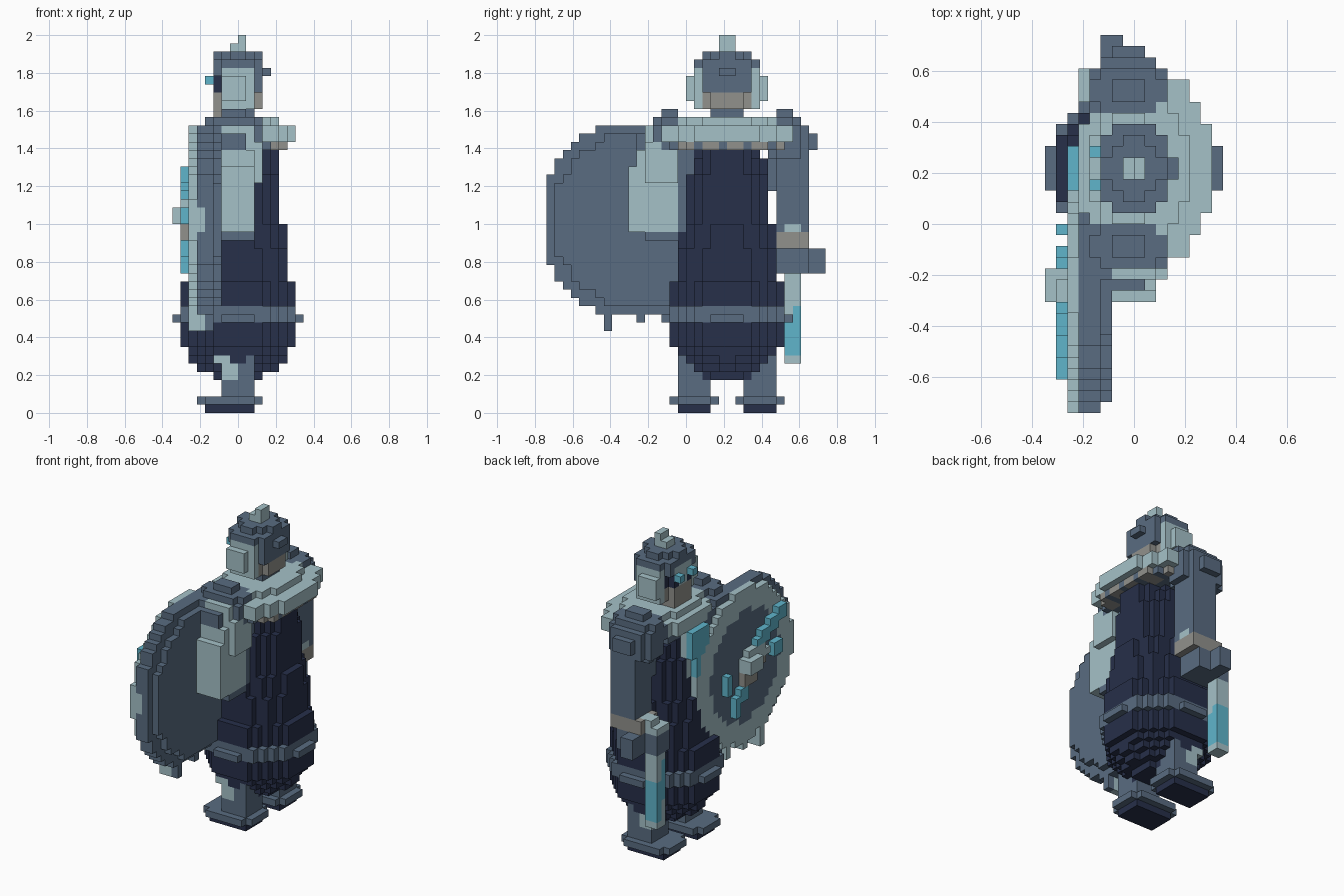
import bpy

cube = bpy.data.objects.get("Cube")
if cube:
    bpy.data.objects.remove(cube, do_unlink=True)

V = 1 / 23                      # edge of one block
MID = 22                        # body axis, in blocks along y
COLOURS = {
    "navy": (0.020, 0.029, 0.068), "slate": (0.100, 0.150, 0.220),
    "pale": (0.375, 0.535, 0.575), "cyan": (0.115, 0.460, 0.600),
    "taupe": (0.285, 0.285, 0.265),
}
NAMES = list(COLOURS)
MATS = []
for name, rgb in COLOURS.items():
    m = bpy.data.materials.new(name)
    m.use_nodes = True
    m.diffuse_color = (*rgb, 1)
    bsdf = m.node_tree.nodes["Principled BSDF"]
    bsdf.inputs["Base Color"].default_value = (*rgb, 1)
    bsdf.inputs["Roughness"].default_value = 0.9
    MATS.append(m)

blocks = {}                     # (i, j, k) -> (part, colour)


def box(part, colour, xs, ys, zs):
    for i in range(*xs):
        for j in range(*ys):
            for k in range(*zs):
                blocks[i, j, k] = (part, colour)


def ball(part, colour, c, r):
    """Ellipsoid of blocks."""
    spans = [range(int(a - b) - 1, int(a + b) + 2) for a, b in zip(c, r)]
    for i in spans[0]:
        for j in spans[1]:
            for k in spans[2]:
                p = (i, j, k)
                if sum(((q + 0.5 - a) / b) ** 2 for q, a, b in zip(p, c, r)) <= 1:
                    blocks[p] = (part, colour)


def slab(part, colour, zs, rx, ry=None, cx=8, cy=MID):
    """Upright elliptical slab of blocks."""
    ry = ry or rx
    for i in range(-4, 20):
        for j in range(-4, 40):
            if ((i + 0.5 - cx) / rx) ** 2 + ((j + 0.5 - cy) / ry) ** 2 <= 1:
                box(part, colour, (i, i + 1), (j, j + 1), zs)


def disc(part, colour, xs, r):
    """Shield layer facing along x, with flattened edges."""
    for j in range(0, 23):
        for k in range(12, 35):
            if (j - 11) ** 2 + (k - 23) ** 2 <= r * r:
                box(part, colour, xs, (j, j + 1), (k, k + 1))


# Legs, feet and knee guards, mirrored about the body axis
for side, j in (("left", 16), ("right", 24)):
    box(side + "_leg", "slate", (6, 10), (j, j + 4), (2, 10))
    foot = side + "_foot"
    box(foot, "navy", (4, 10), (j, j + 4), (0, 1))
    box(foot, "slate", (3, 11), (j, j + 4), (1, 2))
    box(foot, "slate", (4, 10), (j - 1, j + 5), (1, 2))
    box(side + "_knee_guard", "pale", (5, 6), (j, j + 4), (6, 7))
    box(side + "_knee_guard", "pale", (6, 8), (j, j + 4), (4, 8))

# Robe: stacked slabs, full at the hips and narrow at the shoulders
for lo, hi, r in ((4, 5, 3.4), (5, 6, 4.6), (6, 7, 5.6), (7, 8, 6.2), (8, 16, 7.1),
                  (16, 20, 6.4), (20, 23, 6), (23, 29, 5.2), (29, 31, 4.9)):
    slab("robe", "navy", (lo, hi), r)
slab("robe", "navy", (31, 33), 4.9, 4)
slab("belt", "slate", (11, 12), 7.75)
slab("belt", "slate", (12, 13), 7.4)

# Arms and shoulder guards
box("left_arm", "slate", (6, 10), (15, 18), (22, 33))
box("left_arm", "slate", (6, 10), (12, 16), (21, 22))
box("right_arm", "slate", (6, 10), (28, 32), (22, 34))
box("right_arm", "slate", (6, 9), (27, 28), (27, 33))
for side, j in (("left", 14.5), ("right", 29.5)):
    ball(side + "_shoulder_guard", "slate", (7.5, j, 33), (3.7, 3.4, 3))
box("left_sleeve", "pale", (6, 10), (10, 16), (22, 30))
box("left_sleeve", "pale", (6, 10), (11, 16), (30, 32))
box("left_sleeve", "pale", (6, 10), (12, 16), (32, 35))
box("left_sleeve", "pale", (10, 11), (12, 16), (28, 33))

# Mantle with a scalloped lower edge and slate shoulder tops
slab("mantle", "slate", (32, 33), 5.4, 8.2, 9)
for p in blocks:
    if blocks[p][0] == "mantle" and p[0] >= 11 and p[1] % 3:
        blocks[p] = ("mantle", "taupe")
slab("mantle", "pale", (33, 35), 6.2, 9.2, 9)
slab("mantle", "pale", (35, 36), 4.6, 6.2, 8.6)
for j, top in ((14.9, 14), (29.1, 28)):
    slab("shoulder_tops", "slate", (33, 35), 3.6, 2.9, 7.5, j)
    slab("shoulder_tops", "slate", (35, 36), 3.2, 2.3, 7.5, j)
    box("shoulder_tops", "slate", (6, 9), (top, top + 2), (36, 37))
box("left_sleeve", "pale", (6, 10), (12, 14), (32, 35))
box("right_shoulder_stud", "slate", (7, 9), (32, 33), (33, 34))

# Chest ornament
box("chest_ornament", "pale", (3, 5), (20, 24), (26, 33))
box("chest_ornament", "cyan", (2, 3), (20, 24), (29, 33))
box("chest_ornament", "cyan", (2, 3), (21, 23), (26, 29))

# Head, beard and helmet
slab("neck", "slate", (36, 37), 2.3)
slab("head", "taupe", (37, 39), 3.3)
slab("head", "navy", (39, 41), 3.3)
box("beard", "taupe", (5, 7), (20, 24), (36, 39))
box("helmet", "slate", (8, 11), (19, 25), (39, 41))
slab("helmet", "slate", (41, 43), 3.4, 4.2)
slab("helmet", "slate", (43, 44), 2.9)
box("helmet", "slate", (11, 12), (21, 23), (41, 42))
for outer, inner in ((17, 18), (26, 25)):
    box("cheek_guards", "pale", (6, 9), (outer, outer + 1), (38, 41))
    box("cheek_guards", "pale", (6, 10), (inner, inner + 1), (37, 42))
box("helmet_brim", "pale", (5, 6), (20, 24), (41, 42))
box("nose_guard", "pale", (5, 6), (21, 23), (39, 41))
box("helmet_spike", "pale", (7, 9), (21, 23), (44, 45))
box("helmet_spike", "pale", (8, 9), (21, 23), (45, 46))
for j in (20, 23):
    box("eyes", "cyan", (4, 5), (j, j + 1), (40, 41))

# Right hand and sword, point down
box("right_hand", "taupe", (5, 10), (28, 32), (20, 22))
box("right_hand", "pale", (4, 6), (29, 31), (20, 22))
box("right_hand", "pale", (9, 10), (29, 31), (22, 23))
box("sword_guard", "slate", (5, 7), (27, 34), (17, 20))
box("sword_guard", "slate", (3, 9), (28, 31), (17, 20))
box("sword_guard", "slate", (5, 9), (27, 32), (17, 20))
box("sword_pommel", "pale", (3, 5), (28, 31), (20, 21))
box("sword_blade", "pale", (3, 5), (29, 31), (6, 17))
box("sword_blade", "cyan", (3, 5), (30, 31), (7, 13))
box("sword_blade", "cyan", (4, 5), (29, 31), (7, 12))
box("sword_blade", "cyan", (3, 4), (29, 30), (10, 16))

# Shield: back, body, pale rim and dark face
disc("shield", "slate", (5, 6), 10.8)
disc("shield", "slate", (3, 5), 12.4)
disc("shield", "pale", (2, 3), 11.2)
disc("shield", "slate", (2, 3), 8.2)
box("shield_stud", "pale", (2, 4), (0, 1), (22, 25))
for j, k in ((7, 10), (11, 11), (15, 11)):
    box("shield_fringe", "pale", (2, 4), (j, j + 1), (k, 13))
    box("shield_fringe", "slate", (4, 5), (j, j + 1), (k, 13))

# Shield boss and raised emblem
box("shield_boss", "taupe", (1, 2), (10, 13), (21, 23))
box("shield_boss", "taupe", (1, 2), (8, 10), (23, 24))
box("shield_boss", "pale", (0, 2), (10, 13), (23, 25))
for n in range(7):
    box("shield_emblem", "cyan", (1, 2), (3 + n, 4 + n), (28 - n // 2, 30 - n // 2))
box("shield_emblem", "pale", (1, 2), (8, 12), (25, 26))
box("shield_emblem", "pale", (1, 2), (7, 10), (24, 25))
box("shield_emblem", "cyan", (1, 2), (4, 6), (23, 25))
box("shield_emblem", "cyan", (1, 2), (14, 15), (17, 20))
box("shield_emblem", "cyan", (1, 2), (12, 14), (19, 21))
box("shield_emblem", "cyan", (1, 2), (16, 17), (21, 24))

# Turn blocks into one mesh per part, keeping outer faces only
SIDES = {
    (-1, 0, 0): ((0, 0, 0), (0, 0, 1), (0, 1, 1), (0, 1, 0)),
    (0, -1, 0): ((0, 0, 0), (1, 0, 0), (1, 0, 1), (0, 0, 1)),
    (0, 0, -1): ((0, 0, 0), (0, 1, 0), (1, 1, 0), (1, 0, 0)),
}
for d, quad in list(SIDES.items()):
    SIDES[tuple(-a for a in d)] = [tuple(q[n] - d[n] for n in range(3)) for q in quad][::-1]

meshes = {}
for p, (part, colour) in blocks.items():
    verts, faces, tints = meshes.setdefault(part, ({}, [], []))
    for d, quad in SIDES.items():
        if tuple(a + b for a, b in zip(p, d)) in blocks:
            continue
        corners = [tuple(a + b for a, b in zip(p, q)) for q in quad]
        faces.append([verts.setdefault(c, len(verts)) for c in corners])
        tints.append(NAMES.index(colour))

for part, (verts, faces, tints) in meshes.items():
    if not faces:
        continue
    me = bpy.data.meshes.new(part)
    me.from_pydata([((i - 8) * V, (j - 17) * V, k * V) for i, j, k in verts], [], faces)
    used = sorted(set(tints))
    for t in used:
        me.materials.append(MATS[t])
    for poly, t in zip(me.polygons, tints):
        poly.material_index = used.index(t)
    bpy.context.collection.objects.link(bpy.data.objects.new(part, me))
